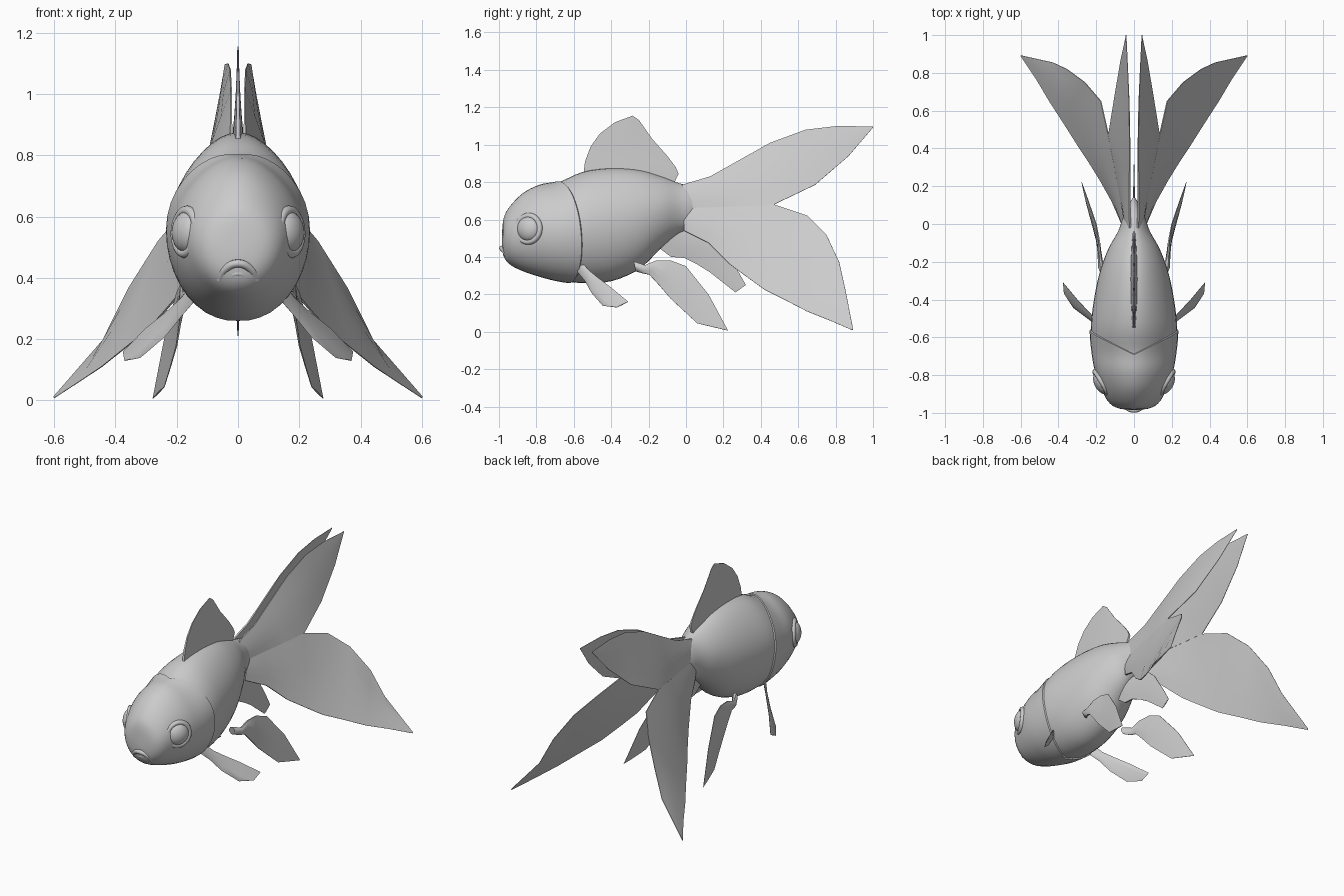
import bpy, bmesh
from math import sin, cos, pi, radians
from mathutils import Vector

if "Cube" in bpy.data.objects:
    bpy.data.objects.remove(bpy.data.objects["Cube"])

SEG = 40


def mesh_object(name, verts, faces, angle=50):
    bm = bmesh.new()
    vs = [bm.verts.new(v) for v in verts]
    for f in faces:
        bm.faces.new([vs[i] for i in f])
    bmesh.ops.remove_doubles(bm, verts=bm.verts, dist=0.0004)
    bmesh.ops.recalc_face_normals(bm, faces=bm.faces)
    me = bpy.data.meshes.new(name)
    bm.to_mesh(me)
    bm.free()
    ob = bpy.data.objects.new(name, me)
    bpy.context.collection.objects.link(ob)
    smooth(ob, angle)
    return ob


def smooth(ob, angle=50):
    bpy.ops.object.select_all(action='DESELECT')
    bpy.context.view_layer.objects.active = ob
    ob.select_set(True)
    bpy.ops.object.shade_smooth_by_angle(angle=radians(angle))


# Body stations: y, bottom z, top z, half width
ROWS = [(-.985, .47, .50, .01), (-.975, .41, .60, .08), (-.94, .365, .665, .13),
        (-.87, .33, .735, .167), (-.78, .30, .78, .2), (-.68, .275, .80, .218),
        (-.55, .26, .855, .228), (-.4, .27, .875, .212), (-.25, .335, .865, .18),
        (-.13, .45, .83, .135), (-.04, .525, .795, .085), (.03, .55, .775, .06),
        (.1, .59, .73, .03), (.14, .65, .67, .005)]


def station(t):
    i = min(int(t), len(ROWS) - 2)
    f = t - i
    p = [ROWS[max(0, min(len(ROWS) - 1, i + k))] for k in (-1, 0, 1, 2)]
    return [0.5 * (2 * b + (c - a) * f + (2 * a - 5 * b + 4 * c - d) * f * f
                   + (3 * b - a - 3 * c + d) * f ** 3) for a, b, c, d in zip(*p)]


def skin(t, a, grow=0.0):
    y, lo, hi, w = station(t)
    pinch = 1 - 0.17 * max(0, cos(a)) ** 2
    return ((w + grow) * sin(a) * pinch, y,
            (lo + hi) / 2 + ((hi - lo) / 2 + grow) * cos(a))


def loft(name, rings):
    n = len(rings)
    verts = [v for r in rings for v in r]
    faces = [(i * SEG + j, i * SEG + (j + 1) % SEG,
              (i + 1) * SEG + (j + 1) % SEG, (i + 1) * SEG + j)
             for i in range(n - 1) for j in range(SEG)]
    faces += [tuple(range(SEG)), tuple(range((n - 1) * SEG, n * SEG))]
    return mesh_object(name, verts, faces)


angles = [2 * pi * j / SEG for j in range(SEG)]
last = len(ROWS) - 1
loft("body", [[skin(last * i / 48, a) for a in angles] for i in range(49)])


# Head shell with curved gill-cover edge
def gill(a):
    return 4.9 + 0.25 * (1 - cos(a)) + 0.75 * abs(sin(a))


head = [[skin(gill(a) * i / 20, a, .007 * min(1, i / 4)) for a in angles] for i in range(21)]
head.append([skin(gill(a) + .07, a, -.01) for a in angles])
loft("head", head)


# Fin: a thin tapered sheet ruled between two edge paths
def fin(name, edge_a, edge_b, normal, thick, side=1, across=4):
    n = len(edge_a)
    nor = Vector(normal).normalized()
    verts = []
    for face in (1, -1):
        for i, (a, b) in enumerate(zip(edge_a, edge_b)):
            h = thick * (1 - i / (n - 1)) ** 1.5 + 0.0025
            for k in range(across + 1):
                s = k / across
                bulge = 0.35 + 0.65 * sin(pi * s)
                p = Vector(a).lerp(Vector(b), s) + nor * face * h * bulge
                verts.append((p.x * side, p.y, p.z))
    w = across + 1
    off = n * w
    faces = []
    for i in range(n - 1):
        for k in range(across):
            q = (i * w + k, i * w + k + 1, (i + 1) * w + k + 1, (i + 1) * w + k)
            faces += [q, tuple(v + off for v in q)]
        for k in (0, across):
            u, v = i * w + k, (i + 1) * w + k
            faces.append((u, v, v + off, u + off))
    for i in (0, n - 1):
        for k in range(across):
            u = i * w + k
            faces.append((u, u + 1, u + 1 + off, u + off))
    return mesh_object(name, verts, faces)


# Dorsal fin: base path to front edge and crest
fin("dorsal_fin",
    [(0, -.55, .83), (0, -.54, .91), (0, -.51, .99), (0, -.46, 1.06), (0, -.38, 1.12), (0, -.285, 1.155)],
    [(0, -.07, .78), (0, -.04, .845), (0, -.055, .88), (0, -.10, .94), (0, -.18, 1.03), (0, -.25, 1.13)],
    (1, 0, 0), .02)

# Single anal fin
fin("anal_fin",
    [(0, -.02, .57), (0, .05, .54), (0, .14, .51), (0, .19, .465), (0, .275, .33), (0, .32, .25)],
    [(0, -.16, .46), (0, -.08, .40), (0, -.01, .395), (0, .06, .36), (0, .125, .32), (0, .265, .21)],
    (1, 0, 0), .014)

# Shared middle line of each tail half, from root to notch
mid = [(.045, 0, .66), (.075, .16, .665), (.105, .32, .67), (.135, .47, .68)]

for side, tag in ((1, "right"), (-1, "left")):
    fin("tail_upper_" + tag,
        [(.02, -.02, .785), (.022, .13, .83), (.022, .29, .92), (.022, .45, 1.01),
         (.025, .64, 1.08), (.032, .81, 1.1), (.042, 1, 1.097)],
        mid + [(.10, .69, .785), (.07, .87, .94), (.042, .998, 1.09)],
        (1, -.15, .2), .012, side)
    fin("tail_lower_" + tag,
        mid + [(.175, .65, .62), (.26, .75, .52), (.355, .82, .37), (.43, .855, .21), (.6, .893, .015)],
        [(.055, -.01, .54), (.115, .12, .475), (.18, .235, .36), (.24, .33, .29), (.30, .42, .225),
         (.37, .53, .17), (.445, .645, .11), (.52, .77, .06), (.6, .89, .008)],
        (1, -.4, .5), .012, side)
    fin("pelvic_fin_" + tag,
        [(.15, -.28, .375), (.175, -.22, .355), (.18, -.16, .38), (.185, -.08, .38), (.2, 0, .35),
         (.24, .12, .2), (.278, .225, .006)],
        [(.15, -.27, .325), (.175, -.24, .315), (.18, -.195, .305), (.19, -.14, .245), (.2, -.085, .18),
         (.22, -.01, .11), (.24, .06, .045)],
        (1, 0, .2), .018, side)
    fin("pectoral_fin_" + tag,
        [(.15, -.56, .37), (.19, -.52, .325), (.23, -.475, .29), (.30, -.40, .235), (.375, -.31, .16)],
        [(.15, -.58, .325), (.19, -.54, .275), (.24, -.505, .21), (.32, -.445, .14), (.37, -.37, .13)],
        (.7, .2, .9), .016, side)

    # Eye and eyelid ring, tilted outward and forward
    d = Vector((.87 * side, -.5, .05))
    rot = d.to_track_quat('Z', 'Y').to_euler()
    c = Vector((.165 * side, -.84, .55))
    bpy.ops.mesh.primitive_uv_sphere_add(segments=28, ring_count=16, radius=1, location=c, rotation=rot)
    eye = bpy.context.object
    eye.name = "eye_" + tag
    eye.scale = (.068, .068, .045)
    smooth(eye)
    bpy.ops.mesh.primitive_torus_add(major_segments=32, minor_segments=10, major_radius=.07,
                                     minor_radius=.016, location=c + d * .005, rotation=rot)
    lid = bpy.context.object
    lid.name = "eyelid_" + tag
    smooth(lid)


# Downturned lips
def lip(name, pts, radius):
    cu = bpy.data.curves.new(name, 'CURVE')
    cu.dimensions = '3D'
    cu.bevel_depth = radius
    cu.bevel_resolution = 3
    cu.use_fill_caps = True
    sp = cu.splines.new('BEZIER')
    sp.bezier_points.add(len(pts) - 1)
    for bp, p in zip(sp.bezier_points, pts):
        bp.co = p
        bp.handle_left_type = bp.handle_right_type = 'AUTO'
    bpy.context.collection.objects.link(bpy.data.objects.new(name, cu))


lip("upper_lip", [(-.06, -.945, .395), (-.042, -.97, .428), (0, -.986, .447),
                  (.042, -.97, .428), (.06, -.945, .395)], .013)
lip("lower_lip", [(-.045, -.945, .39), (0, -.968, .415), (.045, -.945, .39)], .012)
